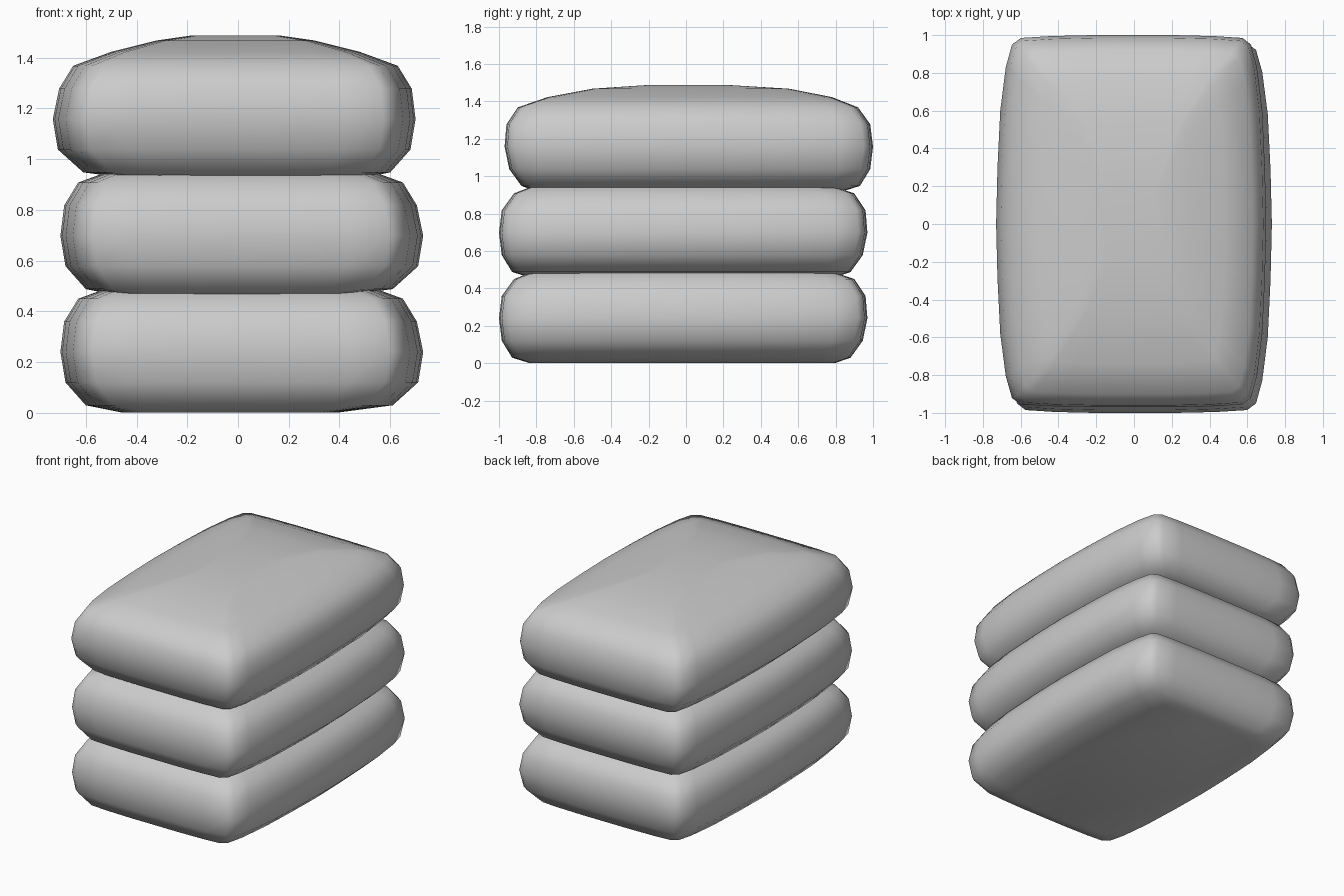
import bpy, bmesh
from math import pi

if "Cube" in bpy.data.objects:
    bpy.data.objects.remove(bpy.data.objects["Cube"])

# Quarter of the bag's plan outline, mirrored into a full ring
QUARTER = [(1, 0), (.99, .3), (.97, .6), (.93, .83), (.885, .95), (.82, .985), (.6, .995), (.3, 1)]
Q = QUARTER + [(0, 1)]
HALF = Q + [(-x, y) for x, y in reversed(QUARTER)]
RING = HALF + [(x, -y) for x, y in reversed(HALF[1:-1])]

# Bag profile: height, left, right, front, back extents
LEVELS = [
    (.002, .46, .40, .84, .80),
    (.03, .60, .61, .93, .88),
    (.12, .68, .71, .985, .945),
    (.24, .70, .73, 1.0, .97),
    (.36, .685, .705, .985, .96),
    (.45, .63, .65, .92, .90),
    (.505, .48, .50, .78, .74),
    (.55, .30, .32, .55, .50),
    (.57, .16, .18, .22, .20),
]


def make_bag(name, z, turn):
    bm = bmesh.new()
    rings = []
    for h, left, right, front, back in LEVELS:
        rings.append([bm.verts.new((x * (right if x > 0 else left),
                                    y * (back if y > 0 else front), h)) for x, y in RING])
    n = len(RING)
    for a, b in zip(rings, rings[1:]):
        for i in range(n):
            j = (i + 1) % n
            bm.faces.new((a[i], a[j], b[j], b[i]))
    bm.faces.new(rings[0][::-1])
    bm.faces.new(rings[-1])
    for f in bm.faces:
        f.smooth = True
    mesh = bpy.data.meshes.new(name)
    bm.to_mesh(mesh)
    bm.free()
    obj = bpy.data.objects.new(name, mesh)
    bpy.context.collection.objects.link(obj)
    obj.location.z = z
    obj.rotation_euler.z = turn


# Stack of three bags, the top one turned around
make_bag("bottom_bag", 0, 0)
make_bag("middle_bag", .458, 0)
make_bag("top_bag", .918, pi)
